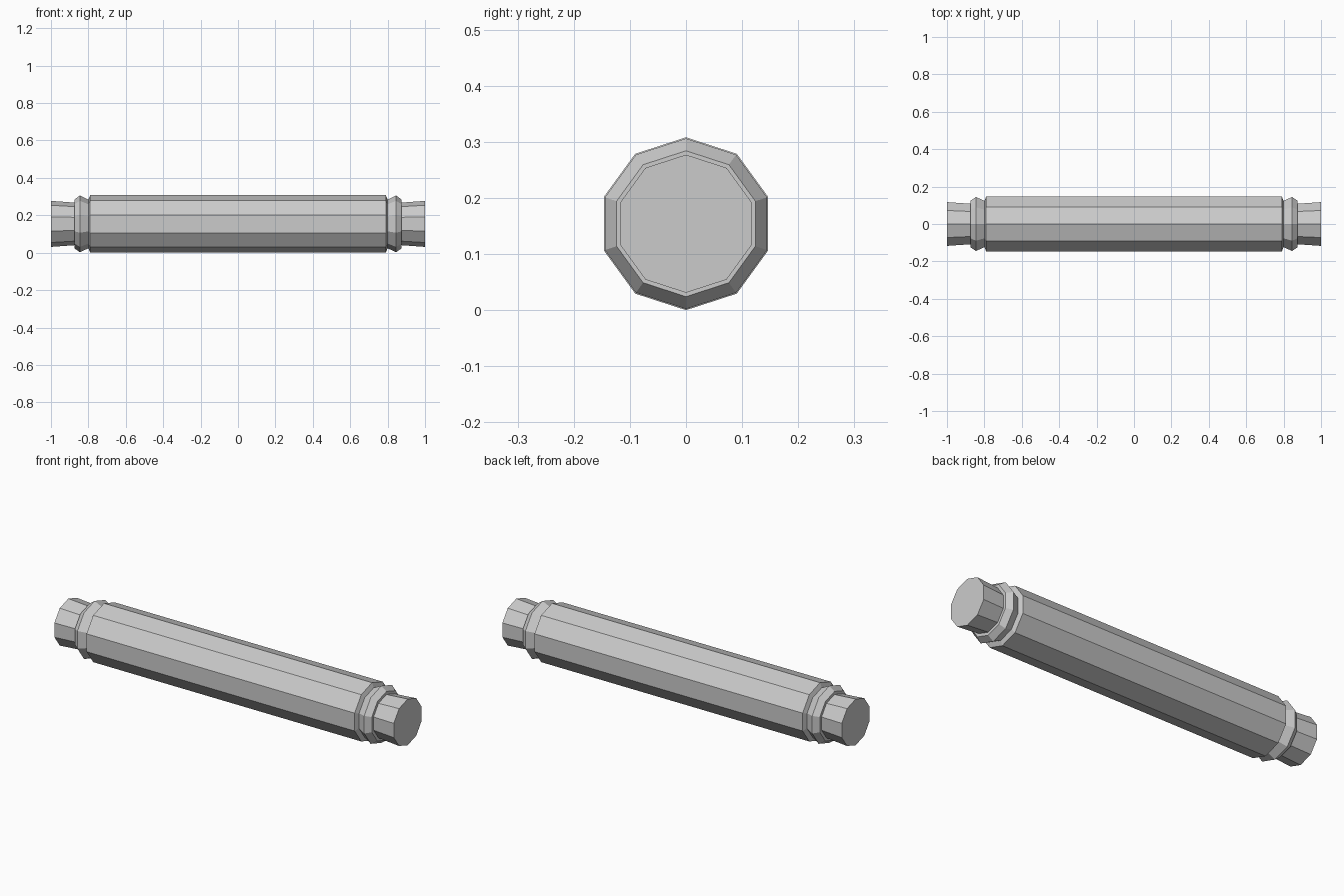
import bpy, bmesh
from math import sin, cos, pi

if "Cube" in bpy.data.objects:
    bpy.data.objects.remove(bpy.data.objects["Cube"])

SIDES, AXIS_Z = 10, 0.154


def lathe(name, profile, cap_last=False):
    """Spin (x, radius) points around the lengthwise axis, one corner pointing up."""
    bm = bmesh.new()
    rings = [[bm.verts.new((x, r * sin(2 * pi * i / SIDES),
                            AXIS_Z + r * cos(2 * pi * i / SIDES)))
              for i in range(SIDES)] for x, r in profile]
    for a, b in zip(rings, rings[1:]):
        for i in range(SIDES):
            j = (i + 1) % SIDES
            bm.faces.new((a[i], a[j], b[j], b[i]))
    if cap_last:
        bm.faces.new(rings[-1])
    # Faces point away from the part's own axis / outward at the cap
    bm.normal_update()
    for f in bm.faces:
        c = f.calc_center_median()
        out = f.normal.y * c.y + f.normal.z * (c.z - AXIS_Z)
        if len(f.verts) == SIDES:
            out = f.normal.x * c.x
        elif abs(out) < 1e-5:
            out = f.normal.x * c.x
        if out < 0:
            f.normal_flip()
    mesh = bpy.data.meshes.new(name)
    bm.to_mesh(mesh)
    bm.free()
    obj = bpy.data.objects.new(name, mesh)
    bpy.context.collection.objects.link(obj)
    return obj


# Long barrel with small end chamfers
lathe("barrel", [(-0.80, 0.130), (-0.79, 0.154), (0.79, 0.154), (0.80, 0.130)])

for side, s in (("left", -1), ("right", 1)):
    # Ridged collar with a flat outer shoulder
    lathe(side + "_collar", [(s * 0.80, 0.130), (s * 0.845, 0.152),
                             (s * 0.875, 0.130), (s * 0.875, 0.114)])
    # Slightly flared end stub
    lathe(side + "_stub", [(s * 0.875, 0.114), (s * 1.0, 0.123)], cap_last=True)
